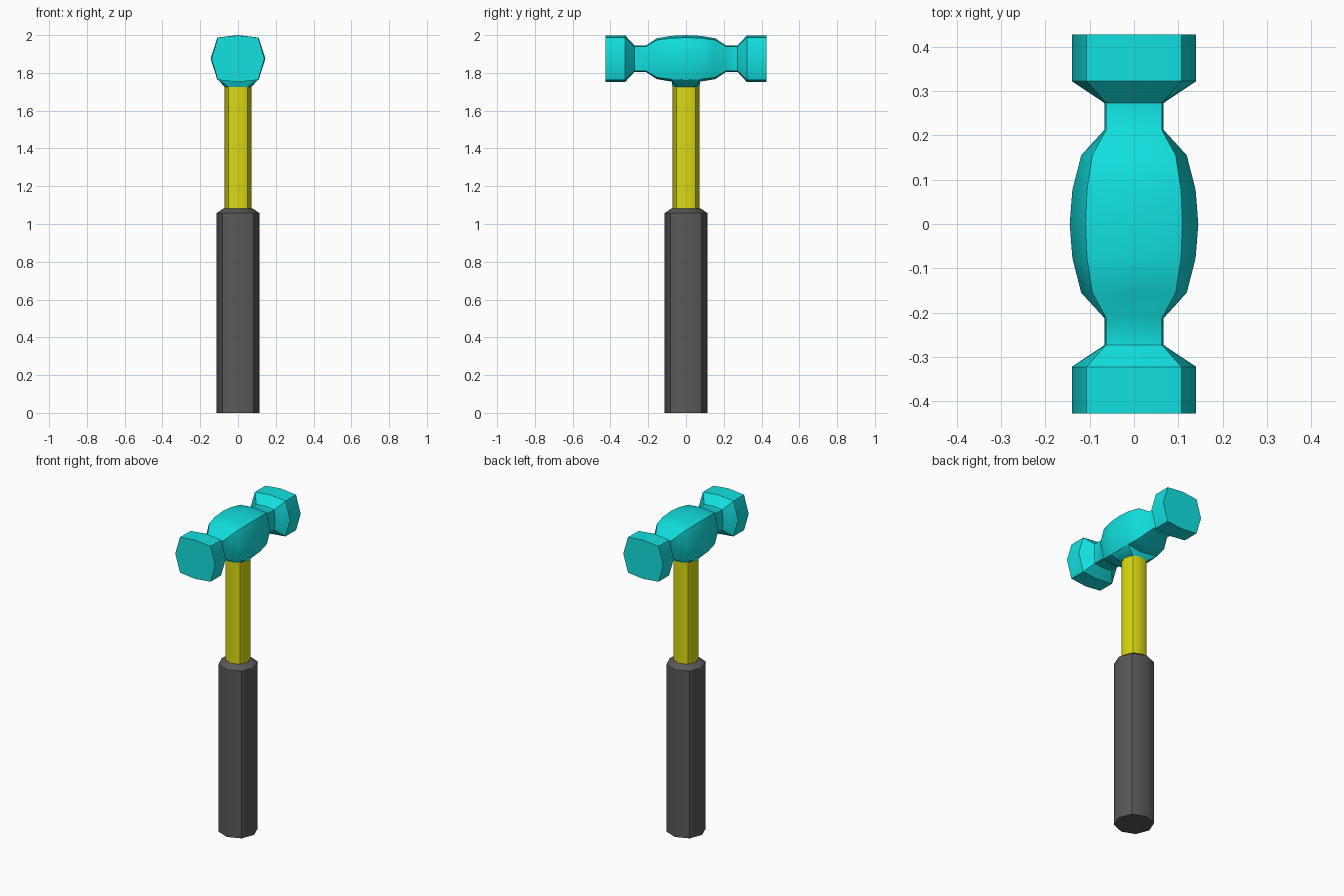
import bpy, bmesh, math

if "Cube" in bpy.data.objects:
    bpy.data.objects.remove(bpy.data.objects["Cube"])


def material(name, rgb):
    m = bpy.data.materials.new(name)
    m.diffuse_color = (*rgb, 1)
    m.use_nodes = True
    m.node_tree.nodes["Principled BSDF"].inputs["Base Color"].default_value = m.diffuse_color
    return m


def octagon(ax, ay, dx, dy):
    """Eight points: axis radii ax/ay and corner offsets dx/dy."""
    return [(ax, 0), (dx, dy), (0, ay), (-dx, dy),
            (-ax, 0), (-dx, -dy), (0, -ay), (dx, -dy)]


def loft(name, rings, mat):
    """Skin a list of 8-point rings and cap both ends."""
    bm = bmesh.new()
    vs = [[bm.verts.new(p) for p in ring] for ring in rings]
    for a, b in zip(vs, vs[1:]):
        for i in range(8):
            j = (i + 1) % 8
            bm.faces.new((a[i], a[j], b[j], b[i]))
    bm.faces.new(vs[0])
    bm.faces.new(vs[-1])
    bmesh.ops.recalc_face_normals(bm, faces=bm.faces[:])
    me = bpy.data.meshes.new(name)
    bm.to_mesh(me)
    bm.free()
    ob = bpy.data.objects.new(name, me)
    bpy.context.collection.objects.link(ob)
    me.materials.append(mat)
    bpy.ops.object.select_all(action='DESELECT')
    ob.select_set(True)
    bpy.context.view_layer.objects.active = ob
    bpy.ops.object.shade_smooth_by_angle(angle=math.radians(45))
    return ob


def upright(z, *size):
    return [(x, y, z) for x, y in octagon(*size)]


def along_y(y, *size):
    return [(x, y, 1.875 + z) for x, z in octagon(*size)]


teal = material("teal", (0.006, 0.75, 0.75))
yellow = material("yellow", (0.7, 0.7, 0.006))
dark = material("dark_grey", (0.1, 0.1, 0.1))

# Rubber grip with chamfered top
loft("grip", [upright(0, .113, .113, .081, .081),
              upright(1.058, .113, .113, .081, .081),
              upright(1.082, .078, .078, .056, .056)], dark)

# Shaft
loft("shaft", [upright(1.07, .071, .071, .051, .051),
               upright(1.726, .071, .071, .051, .051)], yellow)

# Collar joining the shaft to the head
loft("collar", [upright(1.725, .071, .071, .051, .051),
                upright(1.765, .106, .077, .106, .077)], teal)

# Double-faced head: half profile (y, axis x, axis z, corner x, corner z), mirrored
half = [(.427, .14, .123, .107, .112), (.322, .14, .123, .107, .112),
        (.273, .067, .07, .063, .064), (.212, .067, .07, .063, .064),
        (.155, .119, .108, .094, .099), (.077, .139, .121, .106, .109)]
profile = half + [(0, .145, .125, .109, .112)] + [(-h[0], *h[1:]) for h in reversed(half)]
loft("head", [along_y(*p) for p in profile], teal)
